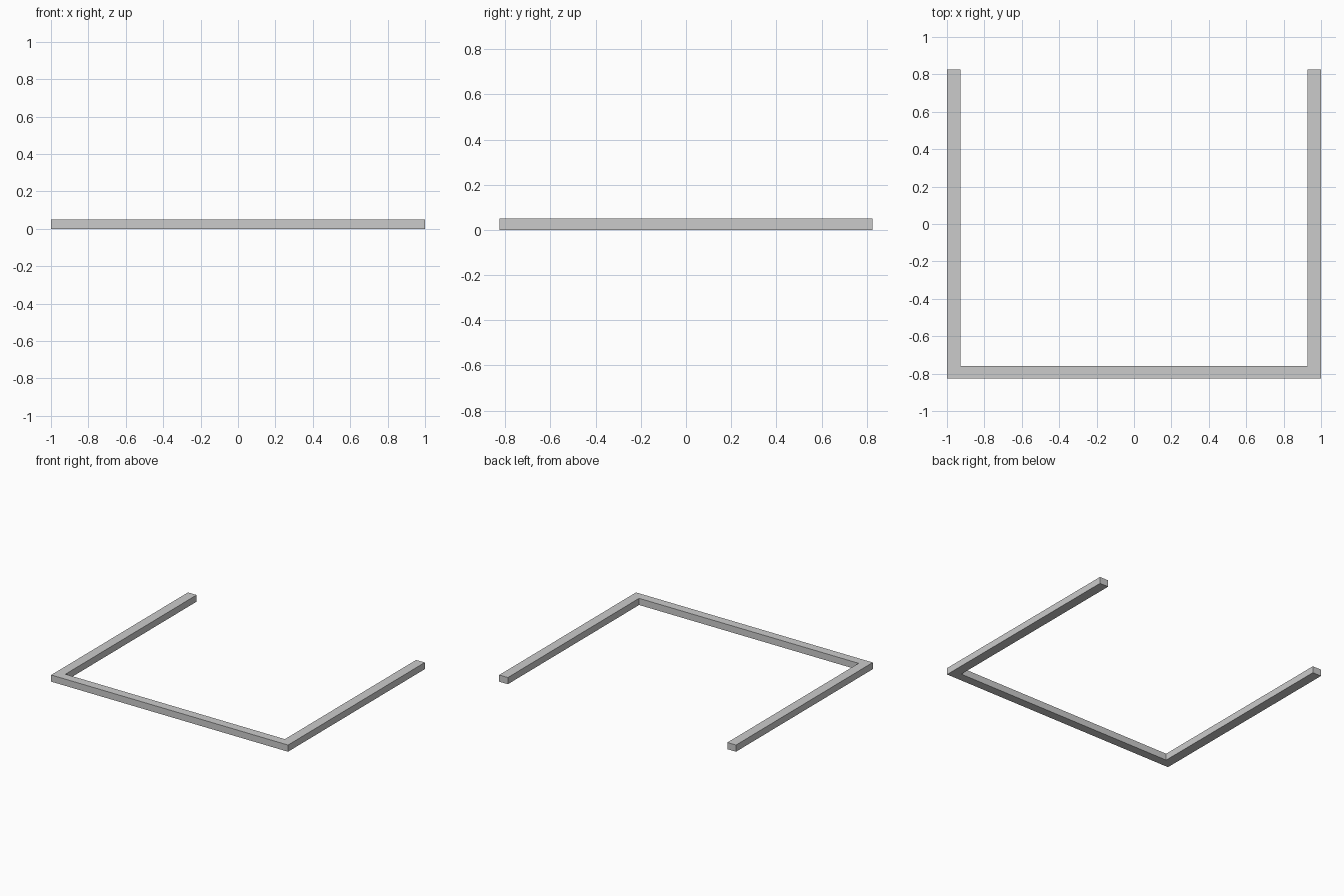
import bpy, bmesh

if "Cube" in bpy.data.objects:
    bpy.data.objects.remove(bpy.data.objects["Cube"])

X, Y, H = 1.0, 0.825, 0.051      # half width, half depth, height
SIDE, FRONT = 0.073, 0.067       # side rail and front rail widths

# U-shaped frame: flat profile, open at the back, extruded upward
xi, yi = X - SIDE, -Y + FRONT
profile = [(-X, -Y), (X, -Y), (X, Y), (xi, Y),
           (xi, yi), (-xi, yi), (-xi, Y), (-X, Y)]

bm = bmesh.new()
base = bm.faces.new([bm.verts.new((x, y, 0)) for x, y in profile])
ext = bmesh.ops.extrude_face_region(bm, geom=[base], use_keep_orig=True)
top = [v for v in ext["geom"] if isinstance(v, bmesh.types.BMVert)]
bmesh.ops.translate(bm, verts=top, vec=(0, 0, H))
bmesh.ops.recalc_face_normals(bm, faces=bm.faces)

mesh = bpy.data.meshes.new("u_frame")
bm.to_mesh(mesh)
bm.free()
bpy.context.collection.objects.link(bpy.data.objects.new("u_frame", mesh))
